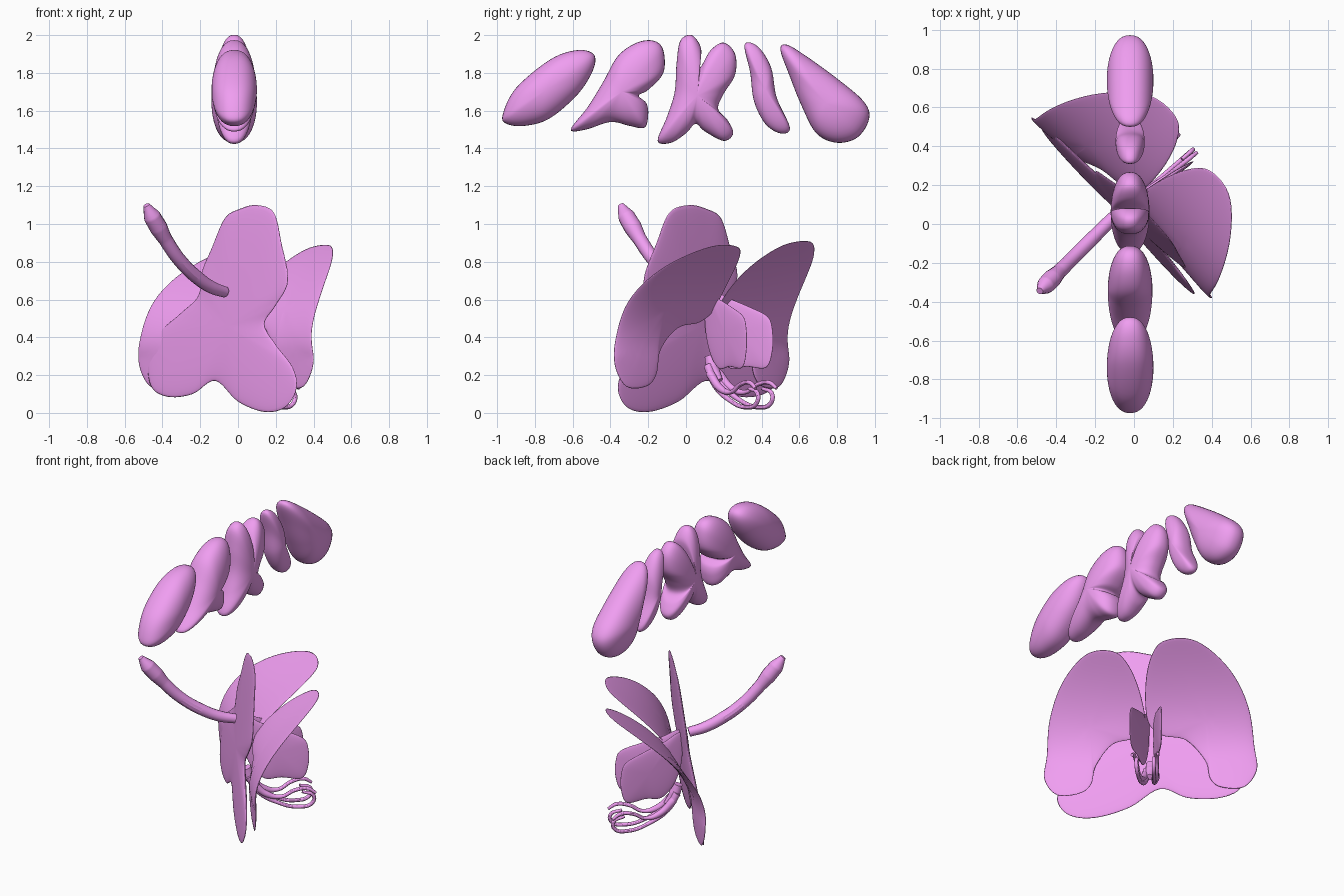
import bpy, bmesh, math
from mathutils import Vector

if "Cube" in bpy.data.objects:
    bpy.data.objects.remove(bpy.data.objects["Cube"])

R2 = math.sqrt(0.5)
S0 = -0.11            # sideways position of the flower's symmetry plane

pink = bpy.data.materials.new("pink")
pink.diffuse_color = (0.87, 0.34, 0.88, 1)
pink.use_nodes = True
pink.node_tree.nodes["Principled BSDF"].inputs["Base Color"].default_value = pink.diffuse_color


def place(n, s, z):
    """Flower frame (n = facing direction, s = sideways) to world."""
    return Vector((R2 * (n + s), R2 * (n - s), z))


def smooth_loop(pts, sub=6):
    """Closed Catmull-Rom through the outline points."""
    out, k = [], len(pts)
    for i in range(k):
        a, b, c, d = (Vector(pts[(i + j) % k]) for j in (-1, 0, 1, 2))
        for q in range(sub):
            t = q / sub
            out.append(0.5 * (2 * b + (c - a) * t + (2 * a - 5 * b + 4 * c - d) * t * t
                              + (3 * b - a - 3 * c + d) * t ** 3))
    return out


def pillow(name, outline, centre, half, mapper, rings=24, power=1.0):
    """Outline inflated to a closed lens; mapper(a, b, depth) gives the world point."""
    loop, c = smooth_loop(outline), Vector(centre)
    bm = bmesh.new()
    rows = []
    for k in range(1, rings):
        ph = math.pi * k / rings
        depth = half * math.copysign(abs(math.cos(ph)) ** power, math.cos(ph))
        rows.append([bm.verts.new(mapper(*(c + (p - c) * math.sin(ph)), depth))
                     for p in loop])
    m = len(loop)
    for r0, r1 in zip(rows, rows[1:]):
        for i in range(m):
            j = (i + 1) % m
            bm.faces.new((r0[i], r0[j], r1[j], r1[i]))
    for row, d in ((rows[0], half), (rows[-1], -half)):
        pole = bm.verts.new(mapper(c.x, c.y, d))
        for i in range(m):
            bm.faces.new((row[i], row[(i + 1) % m], pole))
    bmesh.ops.recalc_face_normals(bm, faces=bm.faces)
    for f in bm.faces:
        f.smooth = True
    me = bpy.data.meshes.new(name)
    bm.to_mesh(me)
    bm.free()
    me.materials.append(pink)
    ob = bpy.data.objects.new(name, me)
    bpy.context.collection.objects.link(ob)


def tube(name, pts, radii):
    """Smooth tube through points with varying radius."""
    cu = bpy.data.curves.new(name, 'CURVE')
    cu.dimensions = '3D'
    cu.bevel_depth = 1.0
    cu.bevel_resolution = 4
    cu.use_fill_caps = True
    sp = cu.splines.new('BEZIER')
    sp.bezier_points.add(len(pts) - 1)
    for bp, p, r in zip(sp.bezier_points, pts, radii):
        bp.co, bp.radius = p, r
        bp.handle_left_type = bp.handle_right_type = 'AUTO'
    ob = bpy.data.objects.new(name, cu)
    bpy.context.collection.objects.link(ob)
    cu.materials.append(pink)
    bpy.ops.object.select_all(action='DESELECT')
    ob.select_set(True)
    bpy.context.view_layer.objects.active = ob
    bpy.ops.object.convert(target='MESH')
    bpy.ops.object.shade_smooth_by_angle()


# Row of five rounded buds above, outlines in (y, z)
buds = [
    ([(-.97, 1.58), (-.95, 1.53), (-.85, 1.52), (-.72, 1.56), (-.57, 1.69), (-.49, 1.82),
      (-.49, 1.9), (-.58, 1.92), (-.72, 1.87), (-.9, 1.72)], (-.74, 1.71), .12),
    ([(-.61, 1.5), (-.53, 1.5), (-.4, 1.54), (-.3, 1.52), (-.22, 1.51), (-.2, 1.58),
      (-.21, 1.64), (-.25, 1.68), (-.2, 1.71), (-.12, 1.8), (-.12, 1.92), (-.17, 1.97),
      (-.26, 1.96), (-.36, 1.89), (-.44, 1.75), (-.52, 1.62)], (-.34, 1.70), .115),
    ([(-.15, 1.44), (-.08, 1.43), (.0, 1.48), (.05, 1.53), (.1, 1.49), (.2, 1.44),
      (.25, 1.48), (.22, 1.55), (.17, 1.61), (.2, 1.69), (.26, 1.79), (.26, 1.9),
      (.2, 1.96), (.13, 1.92), (.075, 1.83), (.08, 1.93), (.03, 2.0), (-.03, 1.97),
      (-.05, 1.85), (-.06, 1.7), (-.1, 1.57)], (.06, 1.68), .10),
    ([(.31, 1.95), (.38, 1.94), (.45, 1.83), (.48, 1.67), (.55, 1.51), (.5, 1.48),
      (.42, 1.53), (.36, 1.65), (.34, 1.8)], (.42, 1.71), .075),
    ([(.5, 1.92), (.53, 1.95), (.62, 1.9), (.8, 1.77), (.94, 1.65), (.97, 1.56), (.91, 1.46),
      (.8, 1.43), (.69, 1.48), (.61, 1.63), (.55, 1.78)], (.74, 1.64), .12),
]
for i, (outline, centre, half) in enumerate(buds):
    pillow(f"bud_{i + 1}", outline, centre, half,
           lambda y, z, d: Vector((-.02 + d, y, z)), power=.85)


# Three-lobed back sheet, outline as seen from the front (x, z)
def back_map(x, z, d):
    n = -.035 + .11 * z - .05 * x
    return Vector((x, n / R2 - x, z)) + place(d, 0, 0)


pillow("back_sepals",
       [(.1, 1.1), (.19, 1.06), (.23, .9), (.265, .7), (.2, .57), (.14, .47), (.2, .36),
        (.29, .24), (.31, .13), (.25, .03), (.14, .005), (.0, .06), (-.12, .17), (-.24, .1),
        (-.37, .085), (-.46, .14), (-.475, .29), (-.42, .42), (-.3, .53), (-.21, .62),
        (-.19, .75), (-.14, .87), (-.07, 1.03), (.01, 1.08)],
       (-.04, .46), .02, back_map)

# Two forward-curling petals, outline in (distance from middle, z)
petal = [(.11, .82), (.2, .88), (.37, .88), (.53, .78), (.62, .62), (.645, .42), (.66, .26),
         (.58, .14), (.44, .14), (.37, .2), (.34, .33), (.24, .45), (.1, .48), (.03, .55),
         (.05, .7)]
for name, side, us, curl in (("right_petal", 1, 1.0, .44), ("left_petal", -1, .98, .51)):
    def petal_map(u, z, d):
        t = max(0, (z - .3) / .58)
        n = .045 - .07 * u * u + curl * t ** 1.9 - .25 * u * u * t
        shift = -.1 * t * max(0, 1 - u / .6) if side < 0 else 0
        return place(n + d, S0 + side * (u * us + shift), z + (.02 * t if side < 0 else 0))
    pillow(name, petal, (.37, .55), .016, petal_map)

# Lip: two upright plates opening in a V, outline in (n, z)
plate = [(.05, .65), (.16, .61), (.3, .56), (.41, .51), (.44, .44), (.44, .33), (.4, .24),
         (.28, .245), (.18, .235), (.1, .31), (.05, .45)]
for name, side in (("right_lip", 1), ("left_lip", -1)):
    pillow(name, plate, (.26, .42), .014,
           lambda n, z, d: place(n, S0 + side * (.005 + .21 * n) + d, z))

# Curling tendrils under the lip
tube("tendril_base", [place(.07, S0, .3), place(.09, S0, .24), place(.14, S0, .17)],
     [.03, .035, .02])
lower = [(.08, .25), (.14, .15), (.26, .065), (.39, .03), (.47, .05), (.48, .1), (.41, .13)]
upper = [(.1, .21), (.19, .13), (.28, .11), (.36, .15), (.44, .16), (.49, .13)]
for name, side in (("right", 1), ("left", -1)):
    for kind, path, spread in (("lower", lower, .07), ("upper", upper, .12)):
        tube(f"{name}_{kind}_tendril",
             [place(n, S0 + side * (.02 + spread * n), z) for n, z in path],
             [.024, .02] + [.012] * (len(path) - 3) + [.009])

# Stem rising behind the flower, swollen near its end
stem = [(-.07, .64), (-.14, .665), (-.22, .72), (-.31, .81), (-.385, .92), (-.42, .98),
        (-.455, 1.04), (-.485, 1.1)]
tube("stem", [Vector((x, x + .14, z)) for x, z in stem],
     [.03, .034, .036, .036, .038, .048, .046, .018])
